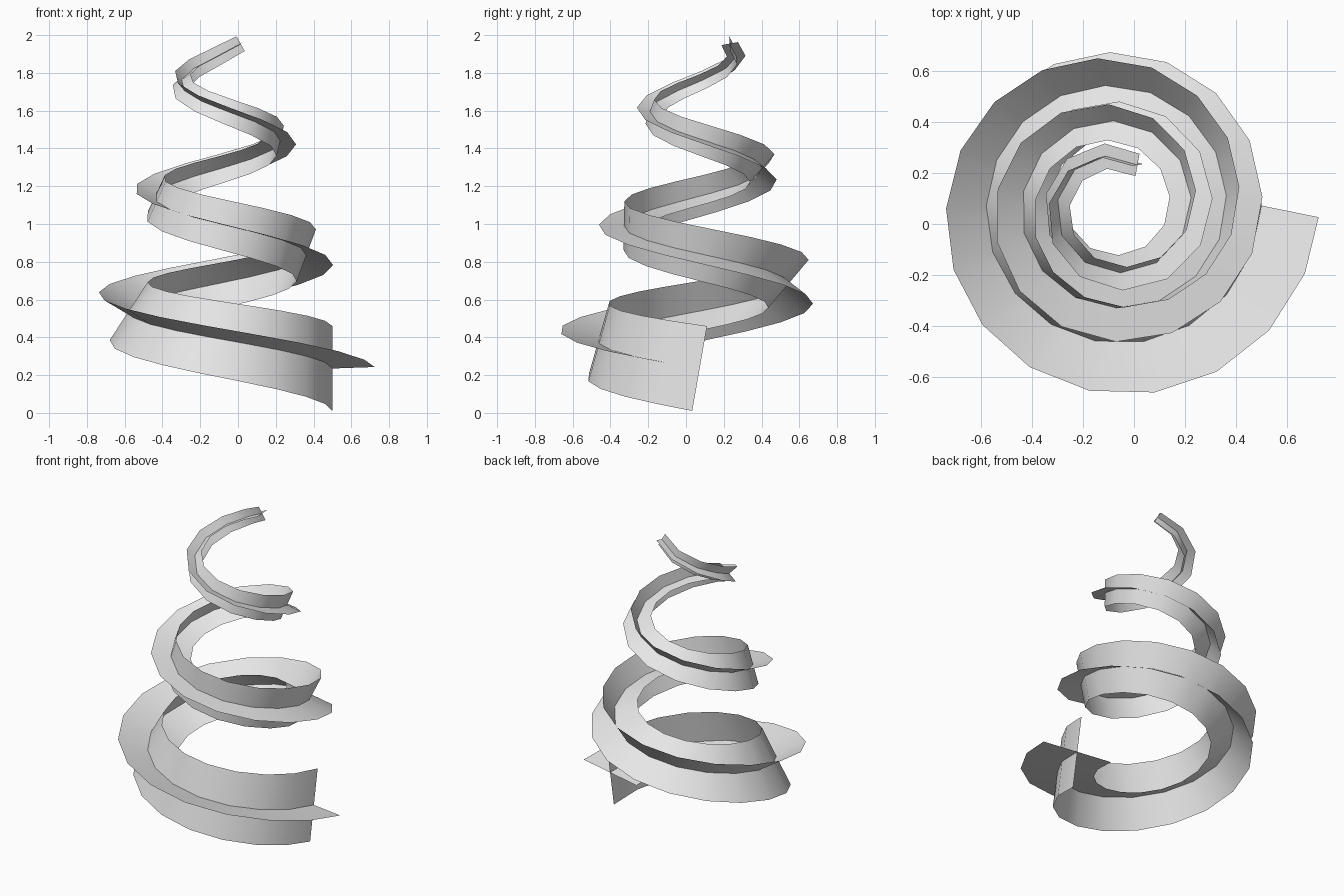
import bpy, bmesh
from math import cos, sin, pi
from mathutils import Vector

old = bpy.data.objects.get("Cube")
if old:
    bpy.data.objects.remove(old, do_unlink=True)

STEPS = 40
TURNS = 2.83
R_START, R_END = 0.574, 0.182
CENTRE = Vector((-0.074, 0.072, 0.235))
RISE = 1.72
HALF_START, HALF_END = 0.228, 0.045
POWER = 1.65

grey = bpy.data.materials.new("light_grey")
grey.use_nodes = True
colour = (0.8, 0.8, 0.8, 1)
grey.diffuse_color = colour
grey.node_tree.nodes["Principled BSDF"].inputs["Base Color"].default_value = colour


def lerp(a, b, t):
    return a + (b - a) * t


def path_point(t):
    """Conical spiral whose steps widen in angle as the radius shrinks."""
    r = lerp(R_START ** POWER, R_END ** POWER, t) ** (1 / POWER)
    turn = (R_START - r) / (R_START - R_END)
    a = -2 * pi * TURNS * turn
    return CENTRE + Vector((r * cos(a), r * sin(a), RISE * turn))


# Spiral path with a minimum-twist frame carried along it
points = [path_point(i / STEPS) for i in range(STEPS + 1)]
dirs = [(b - a).normalized() for a, b in zip(points, points[1:])]
tangents = [dirs[0]] + [(a + b).normalized() for a, b in zip(dirs, dirs[1:])] + [dirs[-1]]

side = Vector((1, 0, 0))
frames = []
for i, tan in enumerate(tangents):
    if i:
        side = tangents[i - 1].rotation_difference(tan) @ side
    side = (side - tan * side.dot(tan)).normalized()
    frames.append((side.copy(), side.cross(tan).normalized()))


def ribbon(name, axis):
    """Tapering flat strip swept along the path."""
    bm = bmesh.new()
    previous = None
    for i, p in enumerate(points):
        reach = frames[i][axis] * lerp(HALF_START, HALF_END, i / STEPS)
        pair = [bm.verts.new(p - reach), bm.verts.new(p + reach)]
        if previous:
            bm.faces.new((previous[0], pair[0], pair[1], previous[1]))
        previous = pair
    mesh = bpy.data.meshes.new(name)
    bm.to_mesh(mesh)
    bm.free()
    mesh.materials.append(grey)
    mesh.shade_smooth()
    obj = bpy.data.objects.new(name, mesh)
    bpy.context.collection.objects.link(obj)


# Two crossing ribbons
ribbon("flat_spiral_ribbon", 0)
ribbon("upright_spiral_ribbon", 1)
